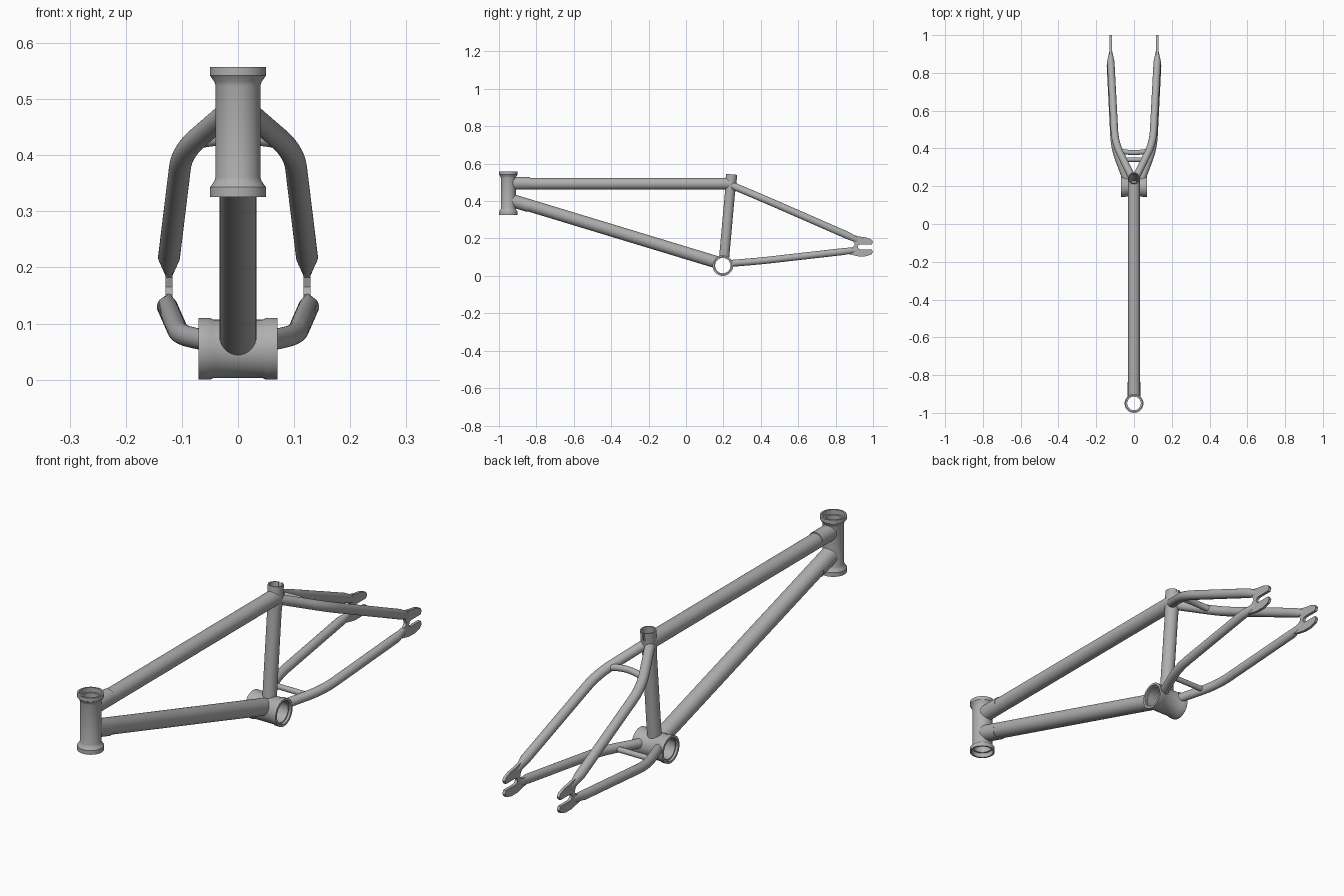
import bpy, bmesh, math
from mathutils import Vector, Matrix

if "Cube" in bpy.data.objects:
    bpy.data.objects.remove(bpy.data.objects["Cube"], do_unlink=True)

metal = bpy.data.materials.new("raw grey metal")
metal.use_nodes = True
metal.diffuse_color = (0.43, 0.43, 0.43, 1)
metal.node_tree.nodes["Principled BSDF"].inputs["Base Color"].default_value = (0.43, 0.43, 0.43, 1)

HEAD = Vector((0, -0.95, 0))
BRACKET = Vector((0, 0.197, 0.055))
SEAT_TOP = Vector((0, 0.244, 0.543))
SEAT_DIR = (SEAT_TOP - Vector((0, 0.2, 0.055))).normalized()
SIDES = 48


def finish(name, bm, cutters=()):
    """Turn a bmesh into an object, trim it with the cutters, then smooth it."""
    bmesh.ops.recalc_face_normals(bm, faces=bm.faces)
    mesh = bpy.data.meshes.new(name)
    bm.to_mesh(mesh)
    bm.free()
    mesh.materials.append(metal)
    ob = bpy.data.objects.new(name, mesh)
    bpy.context.collection.objects.link(ob)
    bpy.ops.object.select_all(action='DESELECT')
    ob.select_set(True)
    bpy.context.view_layer.objects.active = ob
    for cutter in cutters:
        mod = ob.modifiers.new("trim", 'BOOLEAN')
        mod.operation, mod.solver, mod.object = 'DIFFERENCE', 'EXACT', cutter
        bpy.ops.object.modifier_apply(modifier=mod.name)
    bpy.ops.object.shade_smooth_by_angle(angle=math.radians(35))
    return ob


def placed(origin, axis):
    return Matrix.Translation(origin) @ Vector(axis).to_track_quat('Z', 'Y').to_matrix().to_4x4()


def lathe(name, profile, origin, axis, cutters=()):
    """Revolve a closed (radius, height) profile about an axis."""
    turn = placed(origin, axis)
    bm = bmesh.new()
    rings = []
    for k in range(SIDES):
        a = math.tau * k / SIDES
        rings.append([bm.verts.new(turn @ Vector((r * math.cos(a), r * math.sin(a), h)))
                      for r, h in profile])
    n = len(profile)
    for k in range(SIDES):
        a, b = rings[k], rings[(k + 1) % SIDES]
        for i in range(n):
            j = (i + 1) % n
            bm.faces.new((a[i], a[j], b[j], b[i]))
    return finish(name, bm, cutters)


def rounded(points, cut):
    """Replace the corners of a path with smooth bends."""
    path = [points[0]]
    for p, c, q in zip(points, points[1:], points[2:]):
        a = c + (p - c).normalized() * cut
        b = c + (q - c).normalized() * cut
        path += [(1 - t) ** 2 * a + 2 * t * (1 - t) * c + t * t * b for t in [i / 8 for i in range(9)]]
    return path + [points[-1]]


def straight(a, b, margin):
    """A straight path with extra rings close to both ends."""
    d = (b - a).normalized() * margin
    return [a, a + d, b - d, b]


def tube(name, path, widths, heights=None, cutters=()):
    """Sweep an ellipse along a path; the sizes are half width and half height."""
    heights = heights or widths
    bm = bmesh.new()
    rings = []
    for i, p in enumerate(path):
        t = (path[min(i + 1, len(path) - 1)] - path[max(i - 1, 0)]).normalized()
        side = t.cross(Vector((0, 0, 1))).normalized()
        up = side.cross(t)
        ring = []
        for k in range(SIDES):
            a = math.tau * k / SIDES
            ring.append(bm.verts.new(p + side * widths[i] * math.cos(a) + up * heights[i] * math.sin(a)))
        rings.append(ring)
    for a, b in zip(rings, rings[1:]):
        for k in range(SIDES):
            j = (k + 1) % SIDES
            bm.faces.new((a[k], a[j], b[j], b[k]))
    bm.faces.new(rings[0])
    bm.faces.new(rings[-1])
    return finish(name, bm, cutters)


def bore(name, centre, axis, radius, length):
    bm = bmesh.new()
    bmesh.ops.create_cone(bm, cap_ends=True, segments=SIDES, radius1=radius, radius2=radius,
                          depth=length, matrix=placed(centre, axis))
    return finish(name, bm)


# Temporary cutters that keep the hollow tubes open
head_bore = bore("head_bore", HEAD + Vector((0, 0, 0.44)), (0, 0, 1), 0.038, 0.4)
bracket_bore = bore("bracket_bore", BRACKET, (1, 0, 0), 0.046, 0.3)
seat_bore = bore("seat_bore", SEAT_TOP - SEAT_DIR * 0.1, SEAT_DIR, 0.026, 0.24)
bm = bmesh.new()
bmesh.ops.create_cube(bm, size=1, matrix=Matrix.Translation(SEAT_TOP + Vector((0, 0.03, 0)))
                      @ Matrix.Diagonal((0.008, 0.04, 0.07, 1)))
seat_slot = finish("seat_slot_cutter", bm)

# Head tube with flared cups at both ends
lathe("head_tube", [(0.05, 0.326), (0.05, 0.343), (0.042, 0.354), (0.04, 0.36), (0.04, 0.524),
                    (0.042, 0.531), (0.05, 0.542), (0.05, 0.557), (0.043, 0.557), (0.043, 0.538),
                    (0.036, 0.538), (0.036, 0.345), (0.043, 0.345), (0.043, 0.326)], HEAD, (0, 0, 1))

# Bottom bracket shell with thicker, stepped rims
outer = [(0.055, 0.07), (0.055, 0.05), (0.052, 0.044)]
inner = [(0.041, 0.06), (0.046, 0.06), (0.046, 0.07)]
profile = outer + [(r, -h) for r, h in reversed(outer)]
profile += [(r, -h) for r, h in reversed(inner)] + inner
lathe("bottom_bracket_shell", profile, BRACKET, (1, 0, 0))

# Seat tube with a slotted clamp end
lathe("seat_tube", [(0.027, -0.47), (0.027, -0.4), (0.027, -0.11), (0.0285, -0.08), (0.03, -0.05),
                    (0.03, 0), (0.025, 0), (0.025, -0.05), (0.025, -0.4), (0.025, -0.47)],
      SEAT_TOP, SEAT_DIR, (bracket_bore, seat_slot))

# Top tube and down tube, each with a thin gusset sleeve at the head
top_a, top_b = Vector((0, -0.95, 0.493)), Vector((0, 0.24, 0.493))
tube("top_tube", straight(top_a, top_b, 0.06), [0.031] * 4, cutters=(head_bore, seat_bore))
down_a, down_b = Vector((0, -0.95, 0.411)), Vector((0, 0.197, 0.063))
tube("down_tube", straight(down_a, down_b, 0.075), [0.033] * 4, cutters=(head_bore, bracket_bore))
for name, a, b, r, lift in (("top_gusset", top_a, top_b, 0.032, 0.003),
                            ("down_gusset", down_a, down_b, 0.034, -0.003)):
    start = a + Vector((0, 0, lift))
    end = start + (b - a).normalized() * 0.115
    tube(name, straight(start, end, 0.05), [r] * 4, cutters=(head_bore,))

for label, s in (("left", 1), ("right", -1)):
    # Stays bend outward, run back and flatten into the dropouts
    for part, r, pts, trim in (
            ("seat_stay", 0.0195, ((0.01, 0.245, 0.484), (0.1, 0.43, 0.406), (0.123, 0.86, 0.218),
                                   (0.123, 0.92, 0.19)), seat_bore),
            ("chain_stay", 0.0185, ((0.03, 0.205, 0.064), (0.104, 0.4, 0.08), (0.126, 0.84, 0.13),
                                    (0.123, 0.905, 0.139)), bracket_bore)):
        p = [Vector((x * s, y, z)) for x, y, z in pts]
        path = rounded(p[:3], 0.07) + [p[3]]
        path.insert(1, path[0].lerp(path[1], 0.6))
        n = len(path) - 1
        tube(f"{label}_{part}", path, [r] * n + [0.006], [r] * n + [0.015], (trim,))

    # Flat dropout plate with an axle slot open to the rear
    arc = [(0.932 + 0.013 * math.cos(a), 0.155 + 0.013 * math.sin(a))
           for a in [math.radians(90 + 30 * i) for i in range(7)]]
    outline = [(0.993, 0.168)] + arc + [(0.993, 0.142), (1.0, 0.128), (0.99, 0.114), (0.96, 0.105),
               (0.92, 0.105), (0.86, 0.118), (0.86, 0.146), (0.89, 0.152), (0.902, 0.165),
               (0.896, 0.182), (0.87, 0.2), (0.88, 0.222), (0.93, 0.21), (0.965, 0.205),
               (0.992, 0.194), (1.0, 0.182)]
    bm = bmesh.new()
    face = bm.faces.new([bm.verts.new((s * 0.123 - 0.006, y, z)) for y, z in outline])
    ext = bmesh.ops.extrude_face_region(bm, geom=[face])
    bmesh.ops.translate(bm, vec=(0.012, 0, 0),
                        verts=[v for v in ext["geom"] if isinstance(v, bmesh.types.BMVert)])
    finish(f"{label}_dropout", bm)

# Bridges between the stays
for name, w, y, z, bow, r in (("seat_stay_bridge", 0.085, 0.39, 0.422, (0, -0.012, 0.01), 0.013),
                              ("chain_stay_bridge", 0.075, 0.34, 0.074, (0, 0, 0), 0.011)):
    path = [Vector((w * t, y, z)) + Vector(bow) * (1 - t * t) for t in [i / 6 - 1 for i in range(13)]]
    tube(name, path, [r] * len(path))

for cutter in (head_bore, bracket_bore, seat_bore, seat_slot):
    bpy.data.objects.remove(cutter, do_unlink=True)
